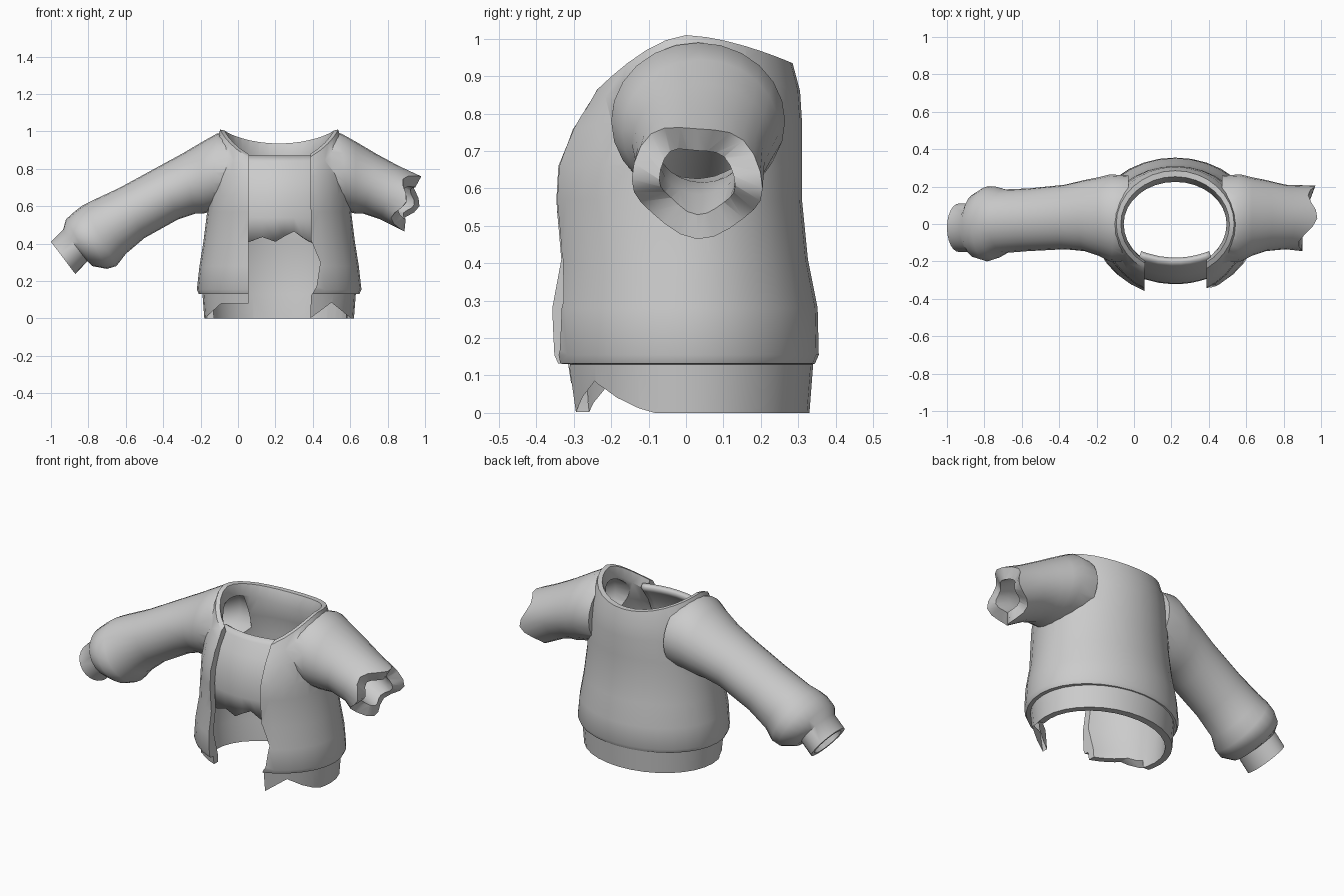
import bpy, bmesh, math
from mathutils import Vector

if "Cube" in bpy.data.objects:
    bpy.data.objects.remove(bpy.data.objects["Cube"])

CX = 0.22      # centre line of the garment
N = 32
cloth = bpy.data.materials.new("grey_cloth")
cloth.diffuse_color = (0.6, 0.6, 0.6, 1)
cloth.use_nodes = True
cloth.node_tree.nodes["Principled BSDF"].inputs["Base Color"].default_value = cloth.diffuse_color


def make(name, bm):
    bmesh.ops.recalc_face_normals(bm, faces=bm.faces[:])
    me = bpy.data.meshes.new(name)
    bm.to_mesh(me)
    bm.free()
    ob = bpy.data.objects.new(name, me)
    bpy.context.collection.objects.link(ob)
    me.materials.append(cloth)
    return ob


def loft(name, rings):
    """Closed solid through rings of points, with fan caps."""
    bm = bmesh.new()
    loops = [[bm.verts.new(p) for p in r] for r in rings]
    n = len(rings[0])
    for a, b in zip(loops, loops[1:]):
        for i in range(n):
            j = (i + 1) % n
            bm.faces.new((a[i], a[j], b[j], b[i]))
    for lp in (loops[0], loops[-1]):
        c = bm.verts.new(sum((v.co for v in lp), Vector()) / n)
        for i in range(n):
            bm.faces.new((lp[i], lp[(i + 1) % n], c))
    return make(name, bm)


def prism(name, pts, y0, y1):
    return loft(name, [[Vector((x, y, z)) for x, z in pts] for y in (y0, y1)])


def boolean(ob, tool, op):
    m = ob.modifiers.new("bool", 'BOOLEAN')
    m.operation, m.solver, m.object = op, 'EXACT', tool
    bpy.context.view_layer.objects.active = ob
    bpy.ops.object.modifier_apply(modifier=m.name)
    bpy.data.objects.remove(tool)


def body_ring(a, yf, yb, zs, zf=None, zb=None):
    """Egg-shaped ring whose height may differ at side, front and back."""
    zf = zs if zf is None else zf
    zb = zs if zb is None else zb
    out = []
    for i in range(N):
        t = 2 * math.pi * i / N
        s = math.sin(t)
        b, ze = (yb, zb) if s > 0 else (-yf, zf)
        out.append(Vector((CX + a * math.cos(t), b * s, zs + (ze - zs) * abs(s) ** 1.6)))
    return out


def sleeve_ring(top, bot, y0, y1, scale=1.0, side=-1, jag=None):
    """Tilted oval; top and bot are (distance from centre line, height)."""
    T = Vector((CX + side * top[0], 0, top[1]))
    B = Vector((CX + side * bot[0], 0, bot[1]))
    mid, half = (T + B) / 2, (T - B) / 2 * scale
    mid.y = (y0 + y1) / 2
    out = []
    for i in range(24):
        t = 2 * math.pi * i / 24
        p = mid + half * math.cos(t) + Vector((0, (y1 - y0) / 2 * scale * math.sin(t), 0))
        if jag:
            p += Vector((side, 0, -0.35)) * jag(t)
        out.append(p)
    return out


# Torso outside, with a stepped hem band and a scooped neckline
jacket = loft("jacket", [
    body_ring(.40, -.325, .33, 0), body_ring(.41, -.345, .34, .13),
    body_ring(.43, -.37, .345, .132), body_ring(.44, -.38, .355, .155),
    body_ring(.426, -.388, .352, .28), body_ring(.405, -.366, .326, .41),
    body_ring(.385, -.385, .31, .57), body_ring(.38, -.38, .31, .66),
    body_ring(.365, -.34, .31, .80, .75, .78),
    body_ring(.345, -.305, .305, .92, .79, .86),
    body_ring(.315, -.28, .285, 1.01, .82, .935)])

# Sleeve sections: top point, bottom point, front y, back y, hollow scale
shoulder = [((.25, .98), (.25, .59), -.20, .26, .75),
            ((.33, .99), (.37, .57), -.20, .265, .75),
            ((.41, .945), (.41, .56), -.17, .25, .7),
            ((.52, .88), (.45, .56), -.145, .235, .65),
            ((.64, .815), (.54, .53), -.135, .21, .62)]
forearm = [((.85, .70), (.72, .43), -.145, .19, .65),
           ((1.00, .63), (.82, .345), -.155, .185, .65),
           ((1.05, .605), (.87, .28), -.185, .20, .65),
           ((1.09, .575), (.92, .265), -.20, .20, .6),
           ((1.14, .53), (1.00, .28), -.18, .16, .6),
           ((1.155, .475), (1.025, .305), -.15, .11, .8),
           ((1.22, .41), (1.09, .238), -.15, .11, .8)]
beyond = ((1.25, .38), (1.12, .208), -.15, .11, .8)
long_sleeve = loft("long_sleeve", [sleeve_ring(*s[:4]) for s in shoulder + forearm])
long_hollow = loft("long_hollow", [sleeve_ring(*s) for s in shoulder + forearm + [beyond]])


def torn(t):
    return .03 * math.cos(4 * t) + .035 * math.sin(t)


end = ((.73, .77), (.64, .475), -.145, .205)
torn_sleeve = loft("torn_sleeve", [sleeve_ring(*s[:4], side=1) for s in shoulder]
                   + [sleeve_ring(*end, side=1, jag=torn)])
torn_hollow = loft("torn_hollow", [sleeve_ring(*s, side=1) for s in shoulder]
                   + [sleeve_ring(*end, .58, 1),
                      sleeve_ring((.95, .68), (.86, .385), -.145, .205, .58, 1)])

# Torso hollow, open at the hem and neck
torso_hollow = loft("torso_hollow", [
    body_ring(.36, -.285, .285, -.1), body_ring(.37, -.305, .295, .13),
    body_ring(.388, -.348, .312, .28), body_ring(.367, -.328, .288, .41),
    body_ring(.347, -.345, .27, .57), body_ring(.34, -.335, .268, .66),
    body_ring(.315, -.285, .255, .80, .70, .76),
    body_ring(.275, -.235, .225, .95, .76, .86),
    body_ring(.295, -.25, .255, 1.02, .83, .94),
    body_ring(.295, -.25, .255, 1.3)])

boolean(jacket, long_sleeve, 'UNION')
boolean(jacket, torn_sleeve, 'UNION')
for tool in (torso_hollow, long_hollow, torn_hollow):
    boolean(jacket, tool, 'DIFFERENCE')

# Front opening with a ragged right edge, and the torn hem
cuts = [([(.055, -.1), (.055, .5), (.06, 1.2), (.385, 1.2), (.39, .42), (.44, .3),
          (.42, .17), (.39, .12), (.385, -.1)], -1, -.1),
        ([(-.25, -.1), (-.18, -.001), (-.09, .08), (.07, .08), (.07, -.1)], -1, -.08),
        ([(.37, -.1), (.385, .0), (.50, .085), (.605, 0), (.605, -.1)], -1, -.06)]
for pts, y0, y1 in cuts:
    boolean(jacket, prism("cutter", pts, y0, y1), 'DIFFERENCE')

# Inner front panel with a ragged lower edge
bm = bmesh.new()
xs = [.03, .06, .13, .20, .25, .30, .35, .385, .41]
ragged = [.41, .41, .435, .41, .44, .465, .43, .41, .40]
rows = [(.87, -.205), (.84, -.225), (.77, -.275), (.66, -.318), (.54, -.322), (None, -.312)]
grid = [[bm.verts.new((x, y + 1.0 * (x - CX) ** 2, z or ragged[i]))
         for i, x in enumerate(xs)] for z, y in rows]
for a, b in zip(grid, grid[1:]):
    for i in range(len(xs) - 1):
        bm.faces.new((a[i], b[i], b[i + 1], a[i + 1]))
panel = make("front_panel", bm)
solid = panel.modifiers.new("thickness", 'SOLIDIFY')
solid.thickness = .03
solid.offset = -1 if panel.data.polygons[0].normal.y < 0 else 1

for ob in (jacket, panel):
    bpy.ops.object.select_all(action='DESELECT')
    ob.select_set(True)
    bpy.context.view_layer.objects.active = ob
    bpy.ops.object.shade_smooth_by_angle(angle=math.radians(42))
